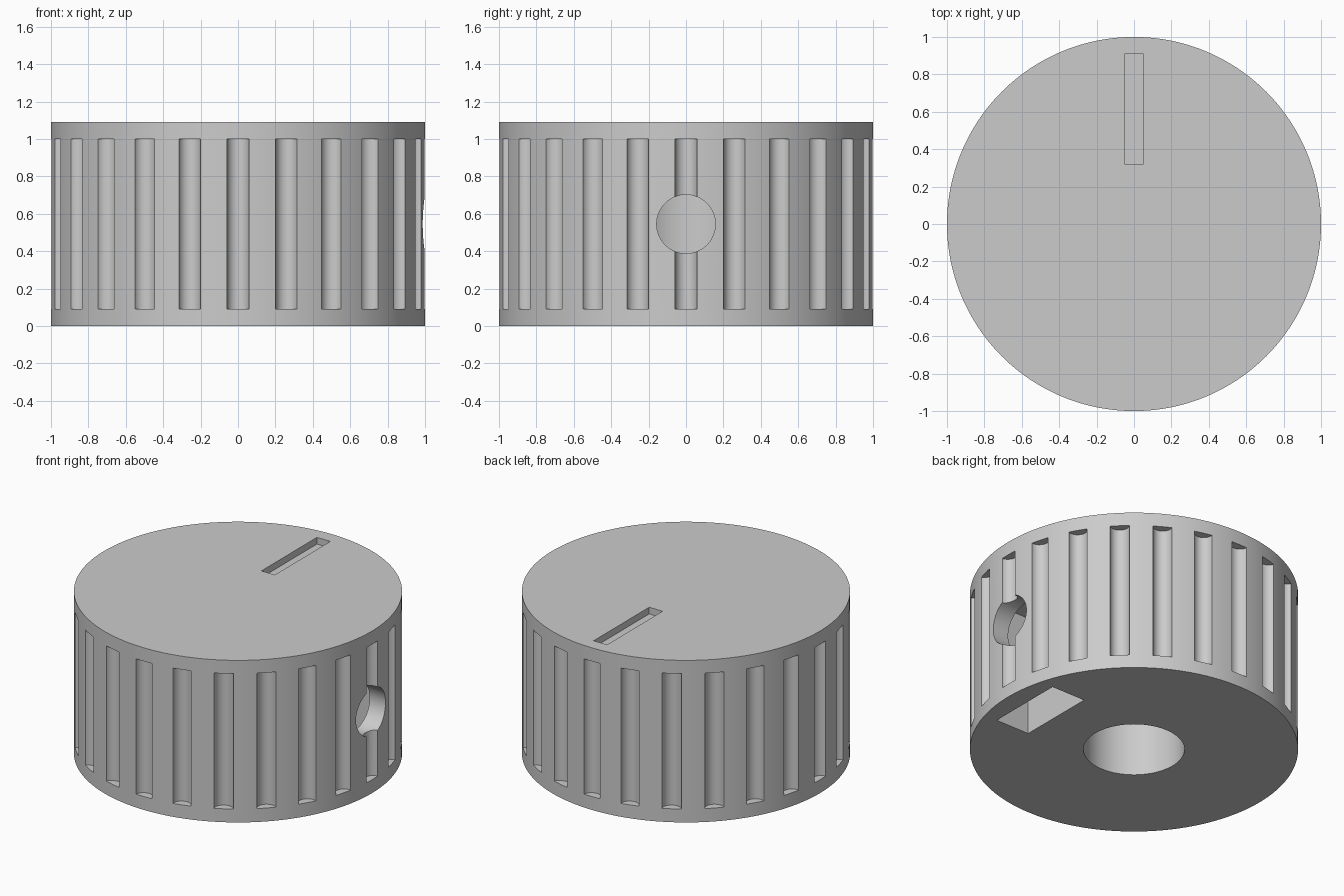
import bpy
import bmesh
from math import cos, sin, pi, radians
from mathutils import Matrix, Vector

cube = bpy.data.objects.get("Cube")
if cube:
    bpy.data.objects.remove(cube, do_unlink=True)

HEIGHT = 1.09
FLUTES = 24
SCREW_Z = HEIGHT / 2

grey = bpy.data.materials.new("plain grey")
grey.use_nodes = True
grey.diffuse_color = (0.6, 0.6, 0.6, 1)
grey.node_tree.nodes["Principled BSDF"].inputs["Base Color"].default_value = (0.6, 0.6, 0.6, 1)


def add_cylinder(bm, radius, z0, z1, segments, place=Matrix()):
    move = place @ Matrix.Translation((0, 0, (z0 + z1) / 2))
    bmesh.ops.create_cone(bm, cap_ends=True, segments=segments, radius1=radius,
                          radius2=radius, depth=z1 - z0, matrix=move)


def add_box(bm, low, high):
    low, high = Vector(low), Vector(high)
    size = Matrix.Diagonal((*(high - low), 1))
    bmesh.ops.create_cube(bm, size=1, matrix=Matrix.Translation((low + high) / 2) @ size)


def make_object(name, bm):
    mesh = bpy.data.meshes.new(name)
    bm.to_mesh(mesh)
    bm.free()
    mesh.materials.append(grey)
    obj = bpy.data.objects.new(name, mesh)
    bpy.context.collection.objects.link(obj)
    return obj


def cut(target, name, bm):
    cutter = make_object(name, bm)
    cutter.hide_render = True
    mod = target.modifiers.new(name, "BOOLEAN")
    mod.operation = "DIFFERENCE"
    mod.solver = "EXACT"
    mod.object = cutter
    bpy.ops.object.modifier_apply(modifier=mod.name)
    bpy.data.objects.remove(cutter, do_unlink=True)


# Knob body
bm = bmesh.new()
add_cylinder(bm, 1, 0, HEIGHT, 192)
knob = make_object("knob_body", bm)
bpy.ops.object.select_all(action="DESELECT")
knob.select_set(True)
bpy.context.view_layer.objects.active = knob

# Grip flutes around the side
bm = bmesh.new()
for i in range(FLUTES):
    a = 2 * pi * i / FLUTES
    place = Matrix.Translation((1.005 * cos(a), 1.005 * sin(a), 0)) @ Matrix.Rotation(a, 4, "Z")
    add_cylinder(bm, 0.06, 0.09, 1.0, 32, place)
cut(knob, "grip_flutes", bm)

# Shaft bore from below
bm = bmesh.new()
add_cylinder(bm, 0.308, -0.2, 0.85, 96)
cut(knob, "shaft_bore", bm)

# Nut pocket from below
bm = bmesh.new()
add_box(bm, (0.62, -0.265, -0.2), (0.87, 0.265, 0.81))
cut(knob, "nut_pocket", bm)

# Set screw hole through the left side into the bore
bm = bmesh.new()
place = Matrix.Translation((0, 0, SCREW_Z)) @ Matrix.Rotation(radians(90), 4, "Y")
add_cylinder(bm, 0.157, 0.05, 1.2, 64, place)
cut(knob, "screw_hole", bm)

# Pointer slot in the top
bm = bmesh.new()
add_box(bm, (-0.05, 0.32, HEIGHT - 0.045), (0.05, 0.91, HEIGHT + 0.1))
cut(knob, "pointer_slot", bm)

bpy.ops.object.shade_smooth_by_angle(angle=radians(30))
